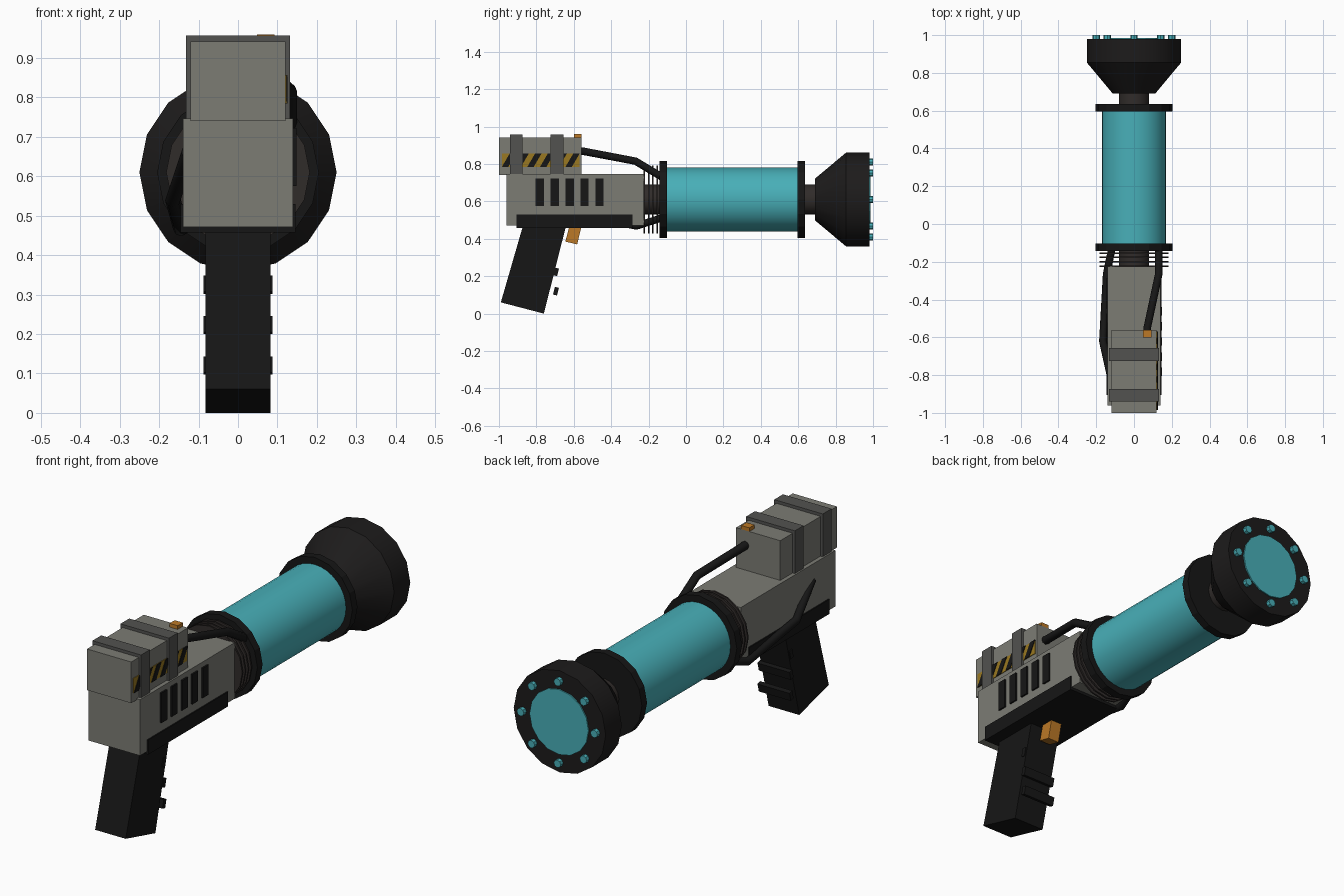
import bpy, bmesh, math
from mathutils import Vector, Matrix

if "Cube" in bpy.data.objects:
    bpy.data.objects.remove(bpy.data.objects["Cube"])

AXIS_Z = 0.61  # height of the barrel axis


def material(name, r, g, b):
    m = bpy.data.materials.new(name)
    m.diffuse_color = (r, g, b, 1)
    m.use_nodes = True
    m.node_tree.nodes["Principled BSDF"].inputs["Base Color"].default_value = m.diffuse_color
    return m


GREY = material("painted_grey", 0.20, 0.20, 0.175)
BAND = material("band_grey", 0.085, 0.085, 0.08)
BLACK = material("black_rubber", 0.008, 0.008, 0.008)
BROWN = material("dark_metal", 0.03, 0.025, 0.023)
BELL = material("bell_metal", 0.012, 0.011, 0.011)
TEAL = material("teal_glow", 0.065, 0.43, 0.48)
ORANGE = material("orange", 0.50, 0.19, 0.02)
YELLOW = material("hazard_yellow", 0.32, 0.19, 0.015)


def finish(name, bm, mat):
    bmesh.ops.recalc_face_normals(bm, faces=bm.faces)
    me = bpy.data.meshes.new(name)
    bm.to_mesh(me)
    bm.free()
    ob = bpy.data.objects.new(name, me)
    bpy.context.collection.objects.link(ob)
    me.materials.append(mat)
    return ob


def smooth(ob, angle=35):
    bpy.ops.object.select_all(action='DESELECT')
    ob.select_set(True)
    bpy.context.view_layer.objects.active = ob
    bpy.ops.object.shade_smooth_by_angle(angle=math.radians(angle))


def box(name, xs, ys, zs, mat, tilt=0):
    bm = bmesh.new()
    bmesh.ops.create_cube(bm, size=1)
    size = [b - a for a, b in (xs, ys, zs)]
    mid = [(a + b) / 2 for a, b in (xs, ys, zs)]
    bm.transform(Matrix.Translation(mid) @ Matrix.Rotation(math.radians(tilt), 4, 'X')
                 @ Matrix.Diagonal((*size, 1)))
    return finish(name, bm, mat)


def side_prism(name, outline, x0, x1, mat):
    """Extrude a (y, z) outline across x."""
    bm = bmesh.new()
    face = bm.faces.new([bm.verts.new((x0, y, z)) for y, z in outline])
    new = bmesh.ops.extrude_face_region(bm, geom=[face])["geom"]
    bmesh.ops.translate(bm, vec=(x1 - x0, 0, 0),
                        verts=[v for v in new if isinstance(v, bmesh.types.BMVert)])
    return finish(name, bm, mat)


def lathe(name, profile, mat, sides=16, centre=(0, AXIS_Z)):
    """Turn a (y, radius) profile around a line along y, with flat caps."""
    bm = bmesh.new()
    rings = []
    for y, r in profile:
        angles = [2 * math.pi * i / sides for i in range(sides)]
        rings.append([bm.verts.new((centre[0] + r * math.cos(a), y,
                                    centre[1] + r * math.sin(a))) for a in angles])
    for a, b in zip(rings, rings[1:]):
        for i in range(sides):
            j = (i + 1) % sides
            bm.faces.new((a[i], a[j], b[j], b[i]))
    bm.faces.new(rings[0])
    bm.faces.new(rings[-1])
    return finish(name, bm, mat)


def pipe(name, points, radius, mat):
    cu = bpy.data.curves.new(name, 'CURVE')
    cu.dimensions = '3D'
    cu.bevel_depth = radius
    cu.bevel_resolution = 2
    cu.use_fill_caps = True
    sp = cu.splines.new('POLY')
    sp.points.add(len(points) - 1)
    for p, co in zip(sp.points, points):
        p.co = (*co, 1)
    ob = bpy.data.objects.new(name, cu)
    bpy.context.collection.objects.link(ob)
    cu.materials.append(mat)


# Receiver body, lower rail and battery box
box("body", (-0.14, 0.14), (-0.96, -0.225), (0.472, 0.747), GREY)
box("lower_rail", (-0.146, 0.146), (-0.905, -0.285), (0.458, 0.53), BLACK)
box("battery_box", (-0.12, 0.12), (-1.0, -0.56), (0.74, 0.942), GREY)
for i, y in enumerate((-0.907, -0.69)):
    box(f"battery_strap_{i}", (-0.132, 0.132), (y - 0.034, y + 0.034), (0.745, 0.957), BAND)
box("battery_button", (0.048, 0.092), (-0.6, -0.56), (0.935, 0.96), ORANGE)

# Cooling vents on the right side
for i in range(5):
    y = -0.782 + i * 0.08
    box(f"vent_{i}", (0.13, 0.148), (y - 0.022, y + 0.022), (0.575, 0.722), BLACK)

# Hazard panel with slanted stripes on the right side
box("hazard_panel", (0.11, 0.123), (-0.985, -0.57), (0.785, 0.857), YELLOW)
for i in range(6):
    y = -0.972 + i * 0.068
    side_prism(f"hazard_stripe_{i}", [(y - 0.012, 0.785), (y + 0.022, 0.785),
                                      (y + 0.064, 0.857), (y + 0.03, 0.857)], 0.12, 0.126, BLACK)

# Grip, finger ridges and trigger
side_prism("grip", [(-0.99, 0.06), (-0.76, 0.0), (-0.64, 0.475), (-0.87, 0.475)],
           -0.083, 0.083, BLACK)
for i, z in enumerate((0.12, 0.223, 0.325)):
    box(f"finger_ridge_{i}", (-0.087, 0.087), (-0.706, -0.684), (z - 0.021, z + 0.021), BLACK, -14)
side_prism("trigger", [(-0.645, 0.385), (-0.582, 0.37), (-0.558, 0.47), (-0.62, 0.48)],
           -0.03, 0.03, ORANGE)

# Barrel core, cooling fins, glowing tube and collars
smooth(lathe("barrel_core", [(-0.24, 0.08), (0.71, 0.08)], BROWN))
for i in range(4):
    y = -0.223 + i * 0.023
    lathe(f"cooling_fin_{i}", [(y - 0.004, 0.182), (y + 0.004, 0.182)], BROWN)
smooth(lathe("glow_tube", [(-0.11, 0.17), (0.605, 0.17)], TEAL, 32))
for i, y in enumerate((-0.122, 0.615)):
    lathe(f"tube_collar_{i}", [(y - 0.02, 0.205), (y + 0.02, 0.205)], BLACK)

# Muzzle bell, lens and ring of studs
smooth(lathe("muzzle_bell", [(0.69, 0.112), (0.855, 0.25), (0.98, 0.25)], BELL))
lathe("muzzle_lens", [(0.97, 0.16), (0.986, 0.16)], TEAL)
for i in range(8):
    a = math.pi * i / 4
    lathe(f"muzzle_stud_{i}", [(0.97, 0.019), (1.0, 0.019)], TEAL, 8,
          (0.2 * math.cos(a), AXIS_Z + 0.2 * math.sin(a)))

# Hoses
pipe("upper_hose", [(0.07, -0.6, 0.875), (0.07, -0.55, 0.868), (0.13, -0.27, 0.815),
                    (0.13, -0.12, 0.725)], 0.02, BLACK)
pipe("side_hose", [(-0.125, -0.80, 0.66), (-0.165, -0.62, 0.54), (-0.145, -0.265, 0.468),
                   (-0.115, -0.12, 0.515)], 0.02, BLACK)
